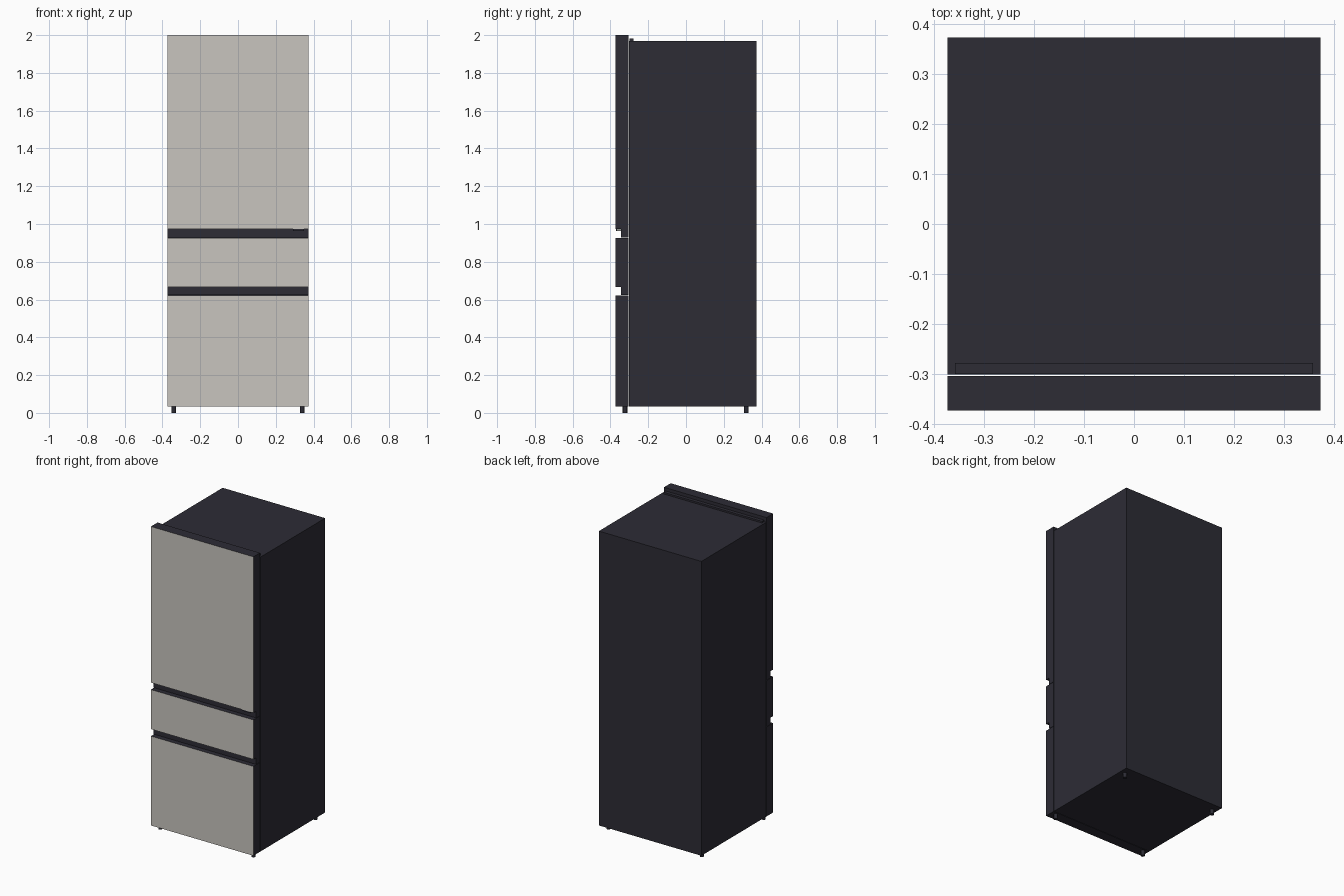
import bpy, bmesh

cube = bpy.data.objects.get("Cube")
if cube:
    bpy.data.objects.remove(cube, do_unlink=True)


def material(name, rgb):
    m = bpy.data.materials.new(name)
    m.use_nodes = True
    m.diffuse_color = (*rgb, 1)
    m.node_tree.nodes["Principled BSDF"].inputs["Base Color"].default_value = (*rgb, 1)
    return m


CHARCOAL = material("charcoal", (0.026, 0.025, 0.036))
BEIGE = material("warm_beige", (0.58, 0.56, 0.52))
GREY = material("soft_grey", (0.3, 0.32, 0.3))

HALF = 0.373          # half width and half depth
BASE = 0.033          # underside height
DOOR_BACK = -0.304
RECESS = -0.344       # back of the grip channels


def add_mesh(name, bm, *mats):
    bmesh.ops.recalc_face_normals(bm, faces=bm.faces)
    mesh = bpy.data.meshes.new(name)
    bm.to_mesh(mesh)
    bm.free()
    for m in mats:
        mesh.materials.append(m)
    obj = bpy.data.objects.new(name, mesh)
    bpy.context.collection.objects.link(obj)
    return obj


def extrude_x(name, profile, x0, x1, *mats):
    """Extrude a (y, z) side profile across x."""
    bm = bmesh.new()
    face = bm.faces.new([bm.verts.new((x0, y, z)) for y, z in profile])
    ext = bmesh.ops.extrude_face_region(bm, geom=[face])
    verts = [v for v in ext["geom"] if isinstance(v, bmesh.types.BMVert)]
    bmesh.ops.translate(bm, verts=verts, vec=(x1 - x0, 0, 0))
    return add_mesh(name, bm, *mats)


def box(name, x0, x1, y0, y1, z0, z1, mat):
    return extrude_x(name, [(y0, z0), (y1, z0), (y1, z1), (y0, z1)], x0, x1, mat)


def door(name, bottom, top, lip):
    """Door slab; a lip above the bottom leaves a grip channel under it."""
    profile = [(DOOR_BACK, bottom), (DOOR_BACK, top), (-HALF, top), (-HALF, lip)]
    if lip > bottom:
        profile += [(RECESS, lip), (RECESS, bottom)]
    obj = extrude_x(name, profile, -HALF, HALF, CHARCOAL, BEIGE)
    # Beige front face, charcoal edges and channel
    for p in obj.data.polygons:
        if p.normal.y < -0.9 and p.center.y < -HALF + 0.005:
            p.material_index = 1


# Cabinet and top hinge cover
box("cabinet", -HALF, HALF, DOOR_BACK + 0.003, HALF, BASE, 1.97, CHARCOAL)
box("hinge_cover", -0.358, 0.358, -0.3, -0.278, 1.965, 1.981, CHARCOAL)

# Doors and drawers
door("upper_door", 0.929, 2.0, 0.973)
door("middle_drawer", 0.623, 0.927, 0.667)
door("lower_drawer", BASE, 0.621, BASE)

# Small control pad under the upper door
box("control_pad", 0.29, 0.35, -0.366, RECESS, 0.964, 0.973, GREY)
box("control_pad_trim", 0.29, 0.35, -0.37, -0.366, 0.964, 0.973, CHARCOAL)

# Feet
for side, x in (("right", -0.34), ("left", 0.34)):
    for end, y in (("front", -0.323), ("back", 0.32)):
        bm = bmesh.new()
        bmesh.ops.create_cone(bm, cap_ends=True, segments=16, radius1=0.012,
                              radius2=0.012, depth=BASE + 0.004)
        bmesh.ops.translate(bm, verts=bm.verts, vec=(x, y, (BASE + 0.004) / 2))
        foot = add_mesh(f"foot_{end}_{side}", bm, CHARCOAL)
        for p in foot.data.polygons:
            p.use_smooth = abs(p.normal.z) < 0.5
